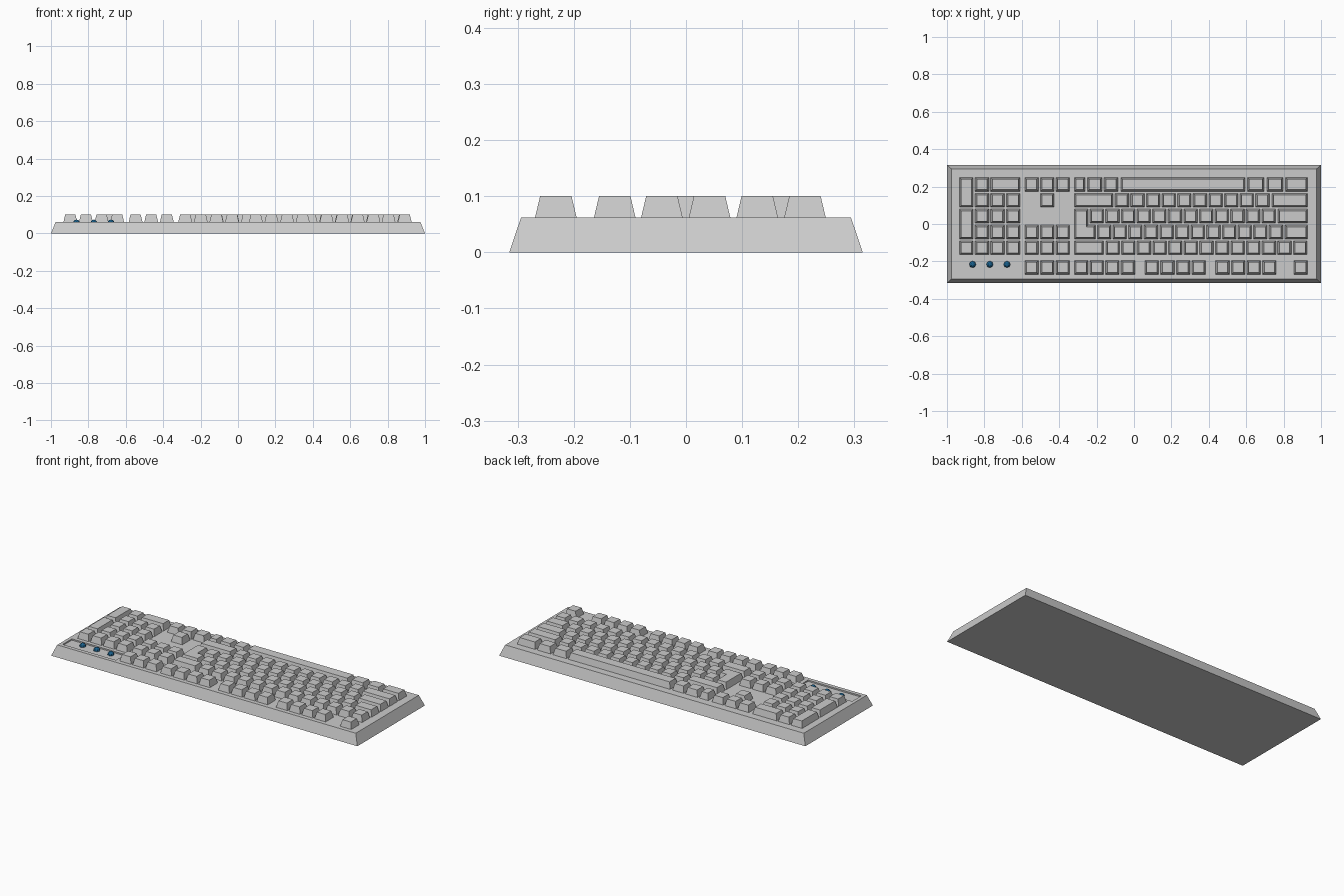
import bpy, bmesh

if "Cube" in bpy.data.objects:
    bpy.data.objects.remove(bpy.data.objects["Cube"])

BASE_TOP, KEY_TOP = 0.062, 0.100
PITCH, W, H = 0.0835, 0.073, 0.037       # key spacing, key width, half key depth
INSET = 0.009
ROWS = [0.212, 0.127, 0.042, -0.043, -0.127, -0.232]   # row centres, back to front


def material(name, rgb):
    m = bpy.data.materials.new(name)
    m.diffuse_color = (*rgb, 1)
    m.use_nodes = True
    m.node_tree.nodes["Principled BSDF"].inputs["Base Color"].default_value = m.diffuse_color
    return m


grey = material("grey_plastic", (0.6, 0.6, 0.6))
blue = material("blue_light", (0.01, 0.12, 0.27))


def finish(name, bm, mat):
    bmesh.ops.recalc_face_normals(bm, faces=bm.faces)
    me = bpy.data.meshes.new(name)
    bm.to_mesh(me)
    bm.free()
    me.materials.append(mat)
    ob = bpy.data.objects.new(name, me)
    bpy.context.collection.objects.link(ob)
    return ob


def frustum(bm, low, high, z0, z1):
    a = [bm.verts.new((x, y, z0)) for x, y in low]
    b = [bm.verts.new((x, y, z1)) for x, y in high]
    n = len(a)
    bm.faces.new(a[::-1])
    bm.faces.new(b)
    for i in range(n):
        j = (i + 1) % n
        bm.faces.new((a[i], a[j], b[j], b[i]))


def rect(x0, x1, y0, y1, d=0.0):
    return [(x0 + d, y0 + d), (x1 - d, y0 + d), (x1 - d, y1 - d), (x0 + d, y1 - d)]


def key(bm, x0, x1, r0, r1=None):
    """Tapered key from row r0 (back) to row r1 (front)."""
    y0, y1 = ROWS[r0 if r1 is None else r1] - H, ROWS[r0] + H
    frustum(bm, rect(x0, x1, y0, y1), rect(x0, x1, y0, y1, INSET), BASE_TOP, KEY_TOP)


def run(bm, x, count, row):
    for i in range(count):
        key(bm, x + i * PITCH, x + i * PITCH + W, row)


# Sloped case with a sunken indicator panel
bm = bmesh.new()
frustum(bm, rect(-1, 1, -0.315, 0.315), rect(-0.975, 0.975, -0.294, 0.294), 0, BASE_TOP)
case = finish("case", bm, grey)
bm = bmesh.new()
r = rect(-0.955, -0.607, -0.271, -0.186)
frustum(bm, r, r, BASE_TOP - 0.008, 0.1)
cutter = finish("panel_cutter", bm, grey)
mod = case.modifiers.new("panel", 'BOOLEAN')
mod.object, mod.operation, mod.solver = cutter, 'DIFFERENCE', 'EXACT'
bpy.context.view_layer.objects.active = case
bpy.ops.object.modifier_apply(modifier=mod.name)
bpy.data.objects.remove(cutter)

# Number pad
bm = bmesh.new()
NX = -0.933
key(bm, NX, NX + W, 0, 1)
key(bm, NX, NX + W, 2, 3)
key(bm, NX + PITCH, NX + PITCH + W, 0)
key(bm, NX + 2 * PITCH, NX + 3 * PITCH + W, 0)
for row in (1, 2, 3):
    run(bm, NX + PITCH, 3, row)
run(bm, NX, 4, 4)
finish("number_pad_keys", bm, grey)

# Arrow and navigation keys
bm = bmesh.new()
AX = -0.584
for row in (0, 3, 4, 5):
    run(bm, AX, 3, row)
key(bm, AX + PITCH, AX + PITCH + W, 1)
finish("navigation_keys", bm, grey)

# Main letter block
bm = bmesh.new()
L, R = -0.319, 0.928
for x0, x1 in [(L, -0.262), (-0.249, -0.171), (-0.16, -0.086), (-0.07, 0.594),
               (0.607, 0.695), (0.711, 0.797), (0.81, R)]:
    key(bm, x0, x1, 0)
key(bm, L, -0.112, 1)
run(bm, -0.101, 10, 1)
key(bm, 0.738, R, 1)
run(bm, -0.235, 12, 2)
key(bm, 0.77, R, 2)
run(bm, -0.196, 12, 3)
key(bm, 0.808, R, 3)
key(bm, L, -0.163, 4)
run(bm, -0.15, 13, 4)
finish("letter_keys", bm, grey)

# L-shaped enter key
bm = bmesh.new()


def ell(d):
    x0, xm, x1 = L + d, -0.246 - d, -0.206 - d
    y0, ym, y1 = ROWS[3] - H + d, ROWS[3] + H - d, ROWS[2] + H - d
    return [(x0, y0), (x1, y0), (x1, ym), (xm, ym), (xm, y1), (x0, y1)]


frustum(bm, ell(0), ell(INSET), BASE_TOP, KEY_TOP)
finish("enter_key", bm, grey)

# Function row
bm = bmesh.new()
for x in (L, 0.059, 0.437):
    run(bm, x, 4, 5)
run(bm, R - W, 1, 5)
finish("function_keys", bm, grey)

# Indicator lights
for i, x in enumerate((-0.863, -0.771, -0.679)):
    bm = bmesh.new()
    bmesh.ops.create_uvsphere(bm, u_segments=8, v_segments=6, radius=0.018)
    bmesh.ops.translate(bm, vec=(x, -0.216, 0.056), verts=bm.verts)
    finish(f"indicator_light_{i + 1}", bm, blue)
